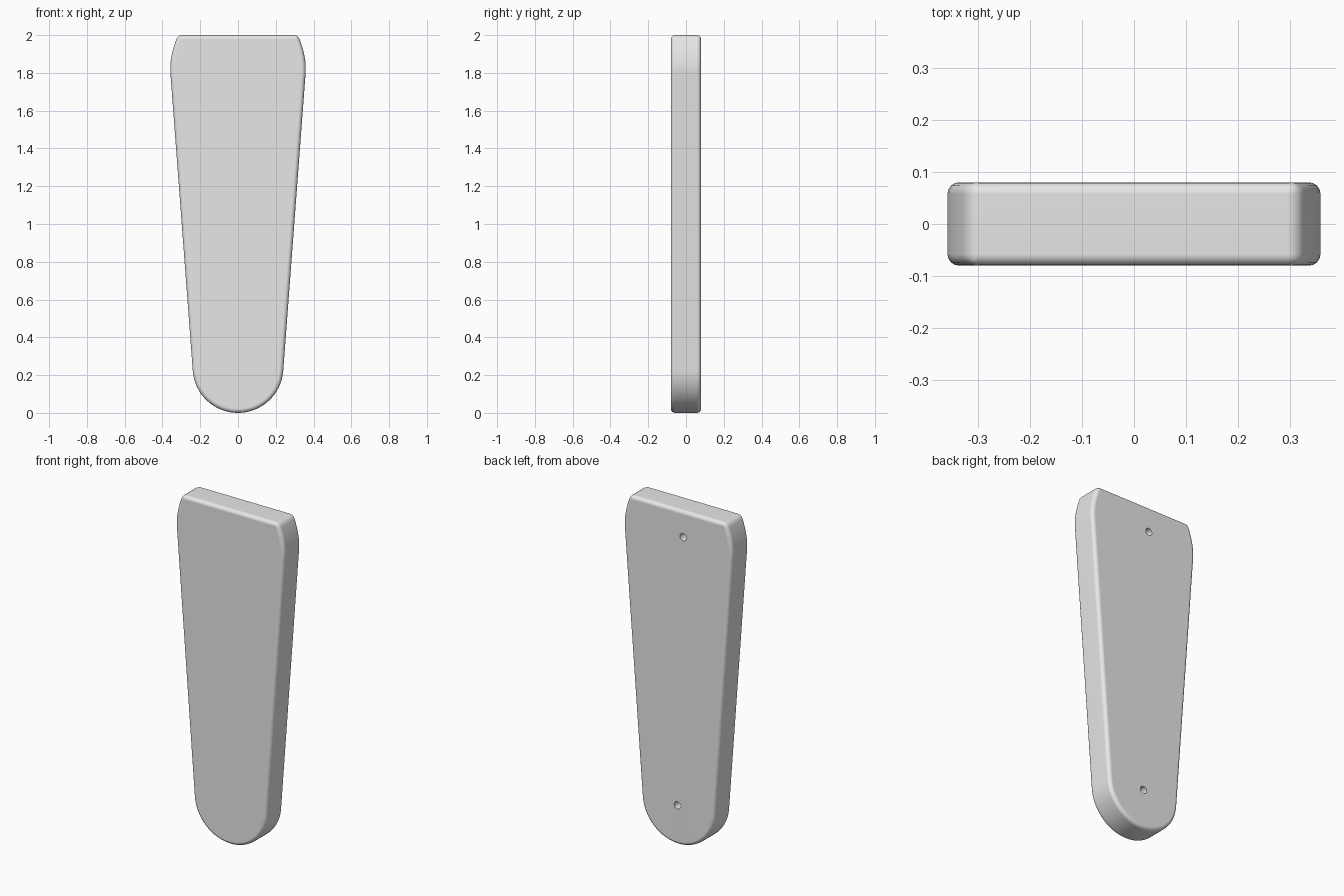
import bpy, bmesh, math

if "Cube" in bpy.data.objects:
    bpy.data.objects.remove(bpy.data.objects["Cube"])

HALF_T = 0.08      # half thickness
RIM = 0.022        # rounded rim radius

grey = bpy.data.materials.new("light_grey")
grey.diffuse_color = (0.8, 0.8, 0.8, 1)
grey.use_nodes = True
grey.node_tree.nodes["Principled BSDF"].inputs["Base Color"].default_value = grey.diffuse_color

# Right half outline: round foot, tapered side, curved shoulder
R = 0.24
tilt = math.atan(0.076)
right = []
N = 16
for i in range(N + 1):
    a = -math.pi / 2 + (math.pi / 2 - tilt) * i / N
    right.append((R * math.cos(a), R + R * math.sin(a)))
right += [(0.358, 1.80), (0.3585, 1.83), (0.356, 1.865), (0.350, 1.90),
          (0.341, 1.935), (0.330, 1.968), (0.317, 2.0)]
outline = right + [(-x, z) for x, z in reversed(right[1:])]

# Tapered plate with rounded rims and slightly softened top corners
bm = bmesh.new()
face = bm.faces.new([bm.verts.new((x, -HALF_T, z)) for x, z in outline])
ext = bmesh.ops.extrude_face_region(bm, geom=[face])
moved = [g for g in ext["geom"] if isinstance(g, bmesh.types.BMVert)]
bmesh.ops.translate(bm, vec=(0, 2 * HALF_T, 0), verts=moved)
bmesh.ops.recalc_face_normals(bm, faces=bm.faces)
rims = [e for e in bm.edges
        if abs(e.verts[0].co.y - e.verts[1].co.y) < 1e-4
        or min(v.co.z for v in e.verts) > 1.99]
bmesh.ops.bevel(bm, geom=rims, offset=RIM, offset_type='OFFSET',
                segments=4, profile=0.5, affect='EDGES', clamp_overlap=True)
mesh = bpy.data.meshes.new("tapered_plate")
bm.to_mesh(mesh)
bm.free()
plate = bpy.data.objects.new("tapered_plate", mesh)
bpy.context.collection.objects.link(plate)
mesh.materials.append(grey)


# Two blind mounting holes in the back
def cut_hole(x, z, radius=0.022, depth=0.08):
    bpy.ops.mesh.primitive_cylinder_add(
        vertices=24, radius=radius, depth=2 * depth,
        location=(x, HALF_T, z), rotation=(math.pi / 2, 0, 0))
    cutter = bpy.context.object
    cutter.name = "hole_cutter"
    cutter.hide_render = True
    cutter.data.materials.append(grey)
    bpy.context.view_layer.objects.active = plate
    mod = plate.modifiers.new("hole", 'BOOLEAN')
    mod.operation = 'DIFFERENCE'
    mod.solver = 'EXACT'
    mod.object = cutter
    bpy.ops.object.modifier_apply(modifier=mod.name)
    bpy.data.objects.remove(cutter, do_unlink=True)


cut_hole(-0.037, 1.845)
cut_hole(0.0, 0.235)

# Smooth rims with flat broad faces
bpy.ops.object.select_all(action='DESELECT')
plate.select_set(True)
bpy.context.view_layer.objects.active = plate
bpy.ops.object.shade_smooth_by_angle(angle=math.radians(35))
weighted = plate.modifiers.new("weighted_normals", 'WEIGHTED_NORMAL')
weighted.keep_sharp = True
